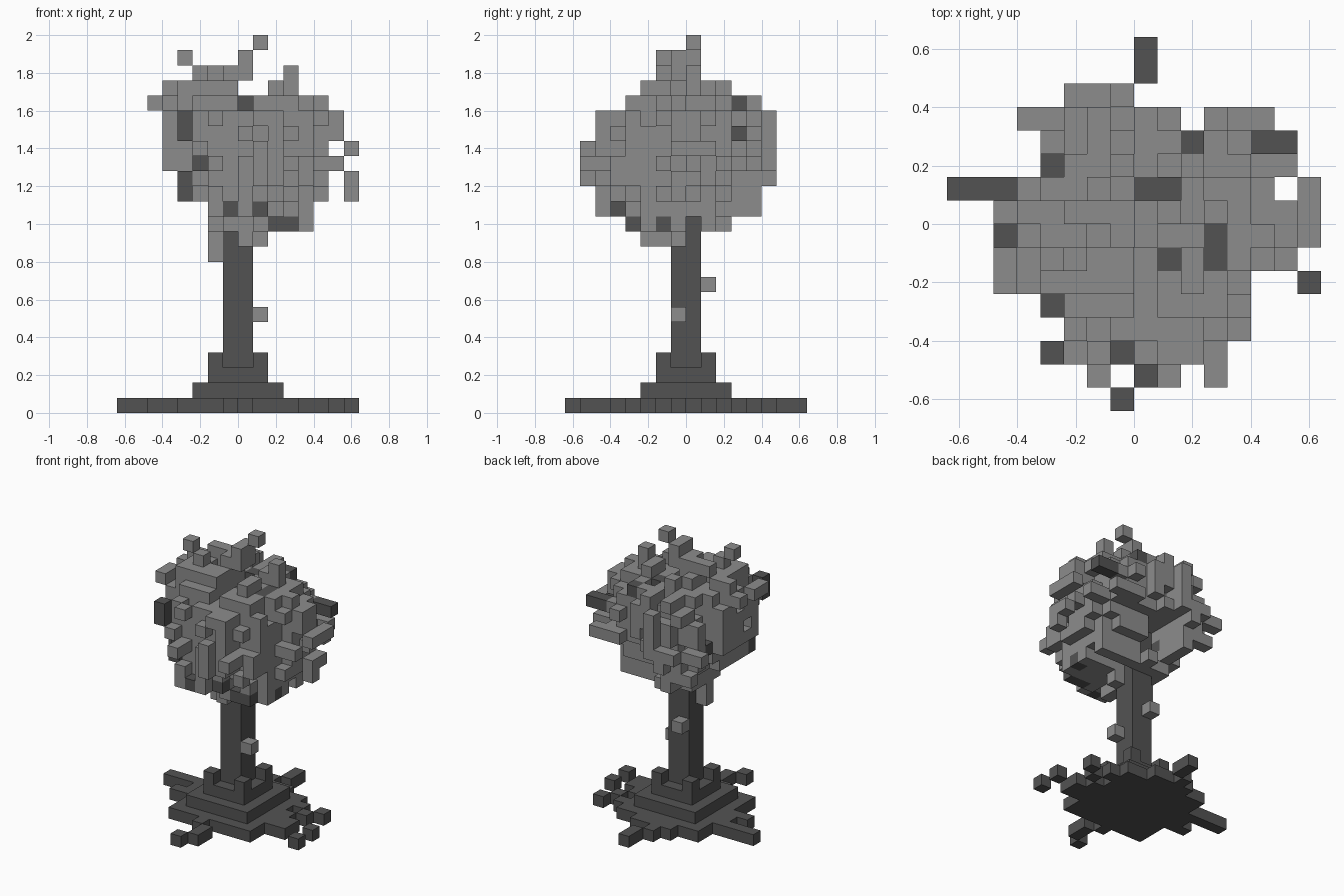
import bpy
import bmesh
import random
from mathutils import Vector

if "Cube" in bpy.data.objects:
    bpy.data.objects.remove(bpy.data.objects["Cube"], do_unlink=True)

random.seed(5)
S = 0.08  # edge length of one block


def material(name, v):
    m = bpy.data.materials.new(name)
    m.use_nodes = True
    m.diffuse_color = (v, v, v, 1)
    m.node_tree.nodes["Principled BSDF"].inputs["Base Color"].default_value = (v, v, v, 1)
    return m


leaf_mat = material("leaf grey", 0.265)
wood_mat = material("bark dark grey", 0.086)


def box(i0, i1, j0, j1, k0, k1):
    return {(i, j, k) for i in range(i0, i1 + 1)
            for j in range(j0, j1 + 1) for k in range(k0, k1 + 1)}


def spans(rows):
    """Row number -> spans, turned into a set of (column, row) cells."""
    return {(c, r) for r, row in rows.items() for a, b in row for c in range(a, b + 1)}


# Crown outlines along the three axes
front = spans({11: [(0, 1)], 12: [(-2, 4)], 13: [(-2, 4)], 14: [(-4, 5), (7, 7)],
               15: [(-4, 5), (7, 7)], 16: [(-5, 6)], 17: [(-5, 5), (7, 7)], 18: [(-5, 6)],
               19: [(-5, 6)], 20: [(-6, 5)], 21: [(-5, -1), (2, 3)], 22: [(-3, 0), (3, 3)]})
side = spans({11: [(-3, -1)], 12: [(-4, 2)], 13: [(-6, 4)], 14: [(-6, 4)], 15: [(-7, 5)],
              16: [(-7, 5)], 17: [(-7, 5)], 18: [(-6, 5)], 19: [(-6, 5)], 20: [(-4, 4)],
              21: [(-3, 2)], 22: [(-2, 0)]})
plan = spans({5: [(-3, -1)], 4: [(-5, 1), (3, 5)], 3: [(-4, 4)], 2: [(-3, 6)],
              1: [(-5, 5), (7, 7)], 0: [(-6, 7)], -1: [(-5, 7)], -2: [(-6, 6)],
              -3: [(-6, 4)], -4: [(-3, 4)], -5: [(-3, 4)], -6: [(-3, -2), (0, 3)],
              -7: [(-2, -2), (1, 1), (3, 3)]})

# Trunk, flared foot and corner buttresses
trunk = box(-1, 0, -1, 0, 1, 15)
foot = box(-3, 2, -3, 2, 1, 1) | box(-2, 1, -2, 1, 2, 2)
foot |= {(i, j, 3) for i in (-2, 1) for j in (-2, 1)}

# Ragged root plate with reaching roots
roots = {c for c in box(-6, 5, -6, 5, 0, 0) if c[:2] in plan
         and Vector((c[0] + .5, c[1] + .5)).length < random.uniform(4.3, 5.1)}
roots |= box(0, 0, 6, 7, 0, 0) | box(-8, -5, 1, 1, 0, 0) | box(-6, -5, -1, -1, 0, 0)
roots |= {(0, 4, 0), (-1, 5, 0), (-4, 2, 0), (-4, -4, 0), (2, 3, 0), (4, 2, 0), (5, 1, 0),
          (6, 2, 0), (5, -1, 0), (7, -1, 0), (5, -2, 0), (7, -3, 0), (0, -6, 0),
          (0, -7, 0), (-1, -8, 0)}


def radius(c):
    p = ((c[0] + .5) / 7 - .06, (c[1] + .5) / 6.4 + .06, (c[2] + .5 - 17) / 6.3)
    return Vector(p).length


def hollow(i, j, k):
    """Notches under the back of the crown and in its top."""
    return ((k < 14 and i > 0 and j > 1) or (k < 16 and i > 0 and j > 2)
            or (12 < k < 16 and i in (-1, 0) and j > 0)
            or (k == 12 and i > 0 and j == 0) or (k == 12 and j == -4 and i > 1)
            or (k == 13 and i > 0 and j < -4)
            or (i == 3 and k > 20 and j != 0) or (i == 0 and k == 20 and j < 1))


hull = sorted(c for c in box(-6, 7, -7, 5, 11, 22)
              if (c[0], c[2]) in front and (c[1], c[2]) in side and (c[0], c[1]) in plan
              and not hollow(*c))

# Rough leafy ball with a solid lower shelf
leaves = {c for c in hull if radius(c) < random.choice((.72, .80, .86, .92, .98, 1.04))}
leaves |= box(0, 4, -3, -1, 12, 13) | box(0, 4, 1, 1, 12, 12) | box(1, 4, 0, 1, 13, 13)

# Twigs that fill out the outlines
for a, b in ((0, 2), (1, 2), (0, 1)):
    seen = {(c[a], c[b]) for c in leaves}
    best = {}
    for c in hull:
        key = (c[a], c[b])
        if key not in seen and (key not in best or radius(c) < radius(best[key])):
            best[key] = c
    leaves |= set(best.values())

# Loose leaf blocks around the crown and trunk
leaves |= {(1, 0, 24), (0, -1, 23), (0, 0, 23), (-4, -2, 23), (3, 0, 22), (3, 0, 21),
           (7, 1, 17), (7, 0, 15), (7, -1, 14), (1, -1, 6), (-1, 1, 8), (0, -6, 13)}
leaves |= box(-2, -2, -1, -1, 10, 13)

# Branch ends that show on the front, the side, the back and the top of the crown
branches = {(-4, -6, 18), (-4, -6, 19), (-4, -4, 14), (-4, -4, 15), (-1, -6, 13),
            (1, -5, 13), (2, -4, 12), (3, -4, 12), (4, -2, 12), (5, 3, 18), (6, 3, 18),
            (-2, 1, 14), (-3, 1, 15), (-4, 2, 16)}
branches.add(min((c for c in leaves if c[0] == -3 and c[2] == 16), key=lambda c: c[1]))
for column in ((0, 1), (1, 1), (1, -2), (3, -2), (3, -1), (2, 3)):
    branches.add(max((c for c in leaves if c[:2] == column), key=lambda c: c[2]))

leaves -= trunk | branches
solid = leaves | branches | trunk | foot | roots

# Corner loops of the six block faces, by direction
SIDES = []
for axis in range(3):
    u, v = (axis + 1) % 3, (axis + 2) % 3
    for d in (0, 1):
        loop = []
        for s, t in ((0, 0), (1, 0), (1, 1), (0, 1)):
            p = [0, 0, 0]
            p[axis], p[u], p[v] = d, s, t
            loop.append(tuple(p))
        n = [0, 0, 0]
        n[axis] = 2 * d - 1
        SIDES.append((tuple(n), loop if d else loop[::-1]))


def blocks(name, cells, mat):
    """Mesh only the exposed faces of a set of blocks."""
    bm = bmesh.new()
    verts = {}
    for c in sorted(cells):
        for n, loop in SIDES:
            if tuple(c[q] + n[q] for q in range(3)) in solid:
                continue
            ring = []
            for p in loop:
                key = tuple(c[q] + p[q] for q in range(3))
                if key not in verts:
                    verts[key] = bm.verts.new(Vector(key) * S)
                ring.append(verts[key])
            bm.faces.new(ring)
    me = bpy.data.meshes.new(name)
    bm.to_mesh(me)
    bm.free()
    me.materials.append(mat)
    ob = bpy.data.objects.new(name, me)
    bpy.context.collection.objects.link(ob)


blocks("trunk", trunk - foot, wood_mat)
blocks("trunk_foot", foot, wood_mat)
blocks("roots", roots, wood_mat)
blocks("branches", branches, wood_mat)
blocks("leaves", leaves, leaf_mat)
